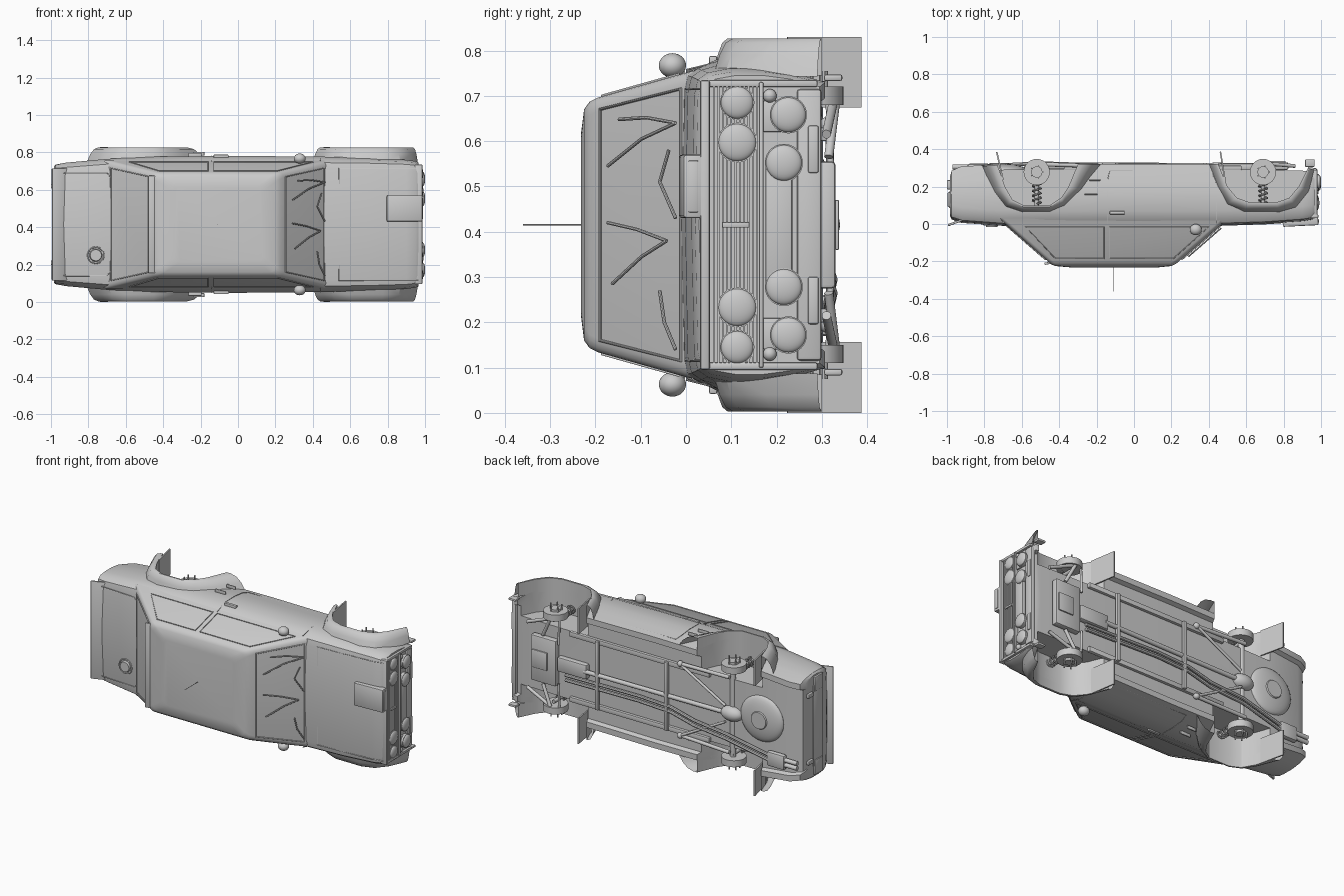
import bpy, bmesh, math
from mathutils import Matrix, Vector

if "Cube" in bpy.data.objects:
    bpy.data.objects.remove(bpy.data.objects["Cube"])

# Car frame while building: x = nose, y = width, z = roof up. Tipped onto its side at the end.
def obj(name, bm):
    bmesh.ops.recalc_face_normals(bm, faces=bm.faces)
    me = bpy.data.meshes.new(name)
    bm.to_mesh(me)
    bm.free()
    o = bpy.data.objects.new(name, me)
    bpy.context.collection.objects.link(o)
    return o

def loft(name, rings, closed=True, cap=True):
    bm = bmesh.new()
    vs = [[bm.verts.new(p) for p in r] for r in rings]
    n = len(vs[0])
    for a, b in zip(vs, vs[1:]):
        for i in range(n if closed else n - 1):
            j = (i + 1) % n
            bm.faces.new((a[i], a[j], b[j], b[i]))
    if cap:
        bm.faces.new(vs[0])
        bm.faces.new(vs[-1][::-1])
    return obj(name, bm)

def box(name, c, s, bevel=0.0, tilt=0.0):
    bm = bmesh.new()
    m = Matrix.Translation(c) @ Matrix.Rotation(tilt, 4, 'Y') @ Matrix.Diagonal((*s, 1))
    bmesh.ops.create_cube(bm, size=1, matrix=m)
    if bevel:
        bmesh.ops.bevel(bm, geom=bm.edges[:], offset=bevel, segments=2, affect='EDGES', profile=0.5)
    return obj(name, bm)

def rod(name, a, b, r, r2=None, n=24):
    a, b = Vector(a), Vector(b)
    d = b - a
    bm = bmesh.new()
    m = Matrix.Translation((a + b) / 2) @ d.to_track_quat('Z', 'Y').to_matrix().to_4x4()
    bmesh.ops.create_cone(bm, cap_ends=True, segments=n, radius1=r, radius2=r if r2 is None else r2,
                          depth=d.length, matrix=m)
    return obj(name, bm)

def ball(name, c, s):
    bm = bmesh.new()
    bmesh.ops.create_uvsphere(bm, u_segments=28, v_segments=16, radius=1,
                              matrix=Matrix.Translation(c) @ Matrix.Diagonal((*s, 1)))
    return obj(name, bm)

def tube(name, pts, r, cyclic=False):
    cu = bpy.data.curves.new(name, 'CURVE')
    cu.dimensions, cu.bevel_depth, cu.bevel_resolution = '3D', r, 2
    cu.use_fill_caps = True
    sp = cu.splines.new('POLY')
    sp.points.add(len(pts) - 1)
    for p, q in zip(sp.points, pts):
        p.co = (*q, 1)
    sp.use_cyclic_u = cyclic
    tmp = bpy.data.objects.new(name, cu)
    bpy.context.collection.objects.link(tmp)
    me = bpy.data.meshes.new_from_object(tmp.evaluated_get(bpy.context.evaluated_depsgraph_get()))
    bpy.data.objects.remove(tmp)
    o = bpy.data.objects.new(name, me)
    bpy.context.collection.objects.link(o)
    return o

# Lower body: sections along the length (x, belt half width, side half width, top, bottom)
def section(x, wb, wm, t, b):
    half = [(wb - .05, t), (wb - .015, t - .008), (wb, t - .03), (wm, t - .075), (wm, -.17), (wm - .008, -.23),
            (wm - .025, b), (wm - .06, b), (wm - .07, b + .025)]
    return [(x, 0, t + .006)] + [(x, w, h) for w, h in half] + [(x, 0, b + .025)] + \
           [(x, -w, h) for w, h in half[::-1]]
stations = [(-.985, .305, .31, -.05, -.25), (-.975, .315, .32, -.03, -.285), (-.92, .32, .33, -.012, -.31),
            (-.7, .337, .35, .004, -.315), (-.45, .343, .362, .006, -.32), (0, .345, .366, .006, -.32),
            (.45, .345, .362, .004, -.32), (.7, .342, .355, -.004, -.315), (.9, .336, .345, -.018, -.31),
            (.95, .33, .338, -.026, -.305), (.966, .322, .33, -.035, -.295)]
body = loft("body", [section(*s) for s in stations])

# Wheel openings and flared arches
arches = {
    "front": ([(.45, -.32), (.5, -.2), (.55, -.14), (.62, -.115), (.76, -.115), (.83, -.14), (.88, -.2), (.93, -.3)],
              [(.40, -.32), (.44, -.2), (.49, -.1), (.58, -.06), (.78, -.06), (.87, -.085), (.935, -.17), (.962, -.29)]),
    "rear": ([(-.73, -.315), (-.69, -.2), (-.65, -.13), (-.59, -.1), (-.45, -.1), (-.39, -.14), (-.35, -.2), (-.3, -.32)],
             [(-.81, -.31), (-.75, -.17), (-.69, -.09), (-.6, -.06), (-.45, -.06), (-.37, -.09), (-.27, -.18), (-.17, -.32)])}
cutters = []
for end, (inner, outer) in arches.items():
    poly = [(inner[0][0], -.45)] + inner + [(inner[-1][0], -.45)]
    for s in (1, -1):
        cut = loft("cutter", [[(x, s * w, h) for x, h in poly] for w in (.21, .6)])
        cut.hide_render = True
        cutters.append(cut)
        mod = body.modifiers.new("well", 'BOOLEAN')
        mod.object, mod.operation, mod.solver = cut, 'DIFFERENCE', 'EXACT'
        mix = lambda t: [(a + (c - a) * t, b + (d - b) * t) for (a, b), (c, d) in zip(inner, outer)]
        rows = [(1, .328), (.75, .375), (.5, .402), (.2, .412), (0, .412), (0, .33)]
        loft(end + "_fender_flare", [[(x, s * w, h) for x, h in mix(t)] for t, w in rows], False, False)
bpy.context.view_layer.update()
cut_mesh = bpy.data.meshes.new_from_object(body.evaluated_get(bpy.context.evaluated_depsgraph_get()))
body.modifiers.clear()
body.data = cut_mesh
for c in cutters:
    bpy.data.objects.remove(c)

# Cabin with rounded pillars and roof
def cabin_ring(h, xf, xr, w, r):
    out = []
    for cx, cy, a0 in ((xf - r, w - r, 0), (xr + r, w - r, 90), (xr + r, r - w, 180), (xf - r, r - w, 270)):
        out += [(cx + r * math.cos(math.radians(a0 + k * 22.5)), cy + r * math.sin(math.radians(a0 + k * 22.5)), h)
                for k in range(5)]
    return out
loft("cabin", [cabin_ring(*c) for c in ((-.03, .5, -.73, .343, .03), (0, .47, -.69, .336, .03), (.195, .245, -.465, .281, .03),
     (.213, .225, -.45, .272, .03), (.225, .2, -.42, .255, .03), (.232, .13, -.34, .2, .03))])
box("roof_lip", (-.455, 0, .209), (.05, .52, .012), .004, .15)
rod("antenna", (-.11, 0, .22), (-.11, 0, .36), .0015, n=6)

# Windscreen, rear glass and side window seals
front = lambda h, w: (.474 - 1.15 * h, w, h)
rear = lambda h, w: (-.692 + 1.15 * h, w, h)
side = lambda x, h, s: (x, s * (.337 - .28 * h), h)
for name, f in (("windscreen_seal", front), ("rear_glass_seal", rear)):
    tube(name, [f(.012, -.3), f(.012, .3), f(.19, .255), f(.19, -.255)], .004, True)
for s in (1, -1):
    tube("door_window_seal", [side(*p, s) for p in ((-.13, .015), (.4, .015), (.21, .185), (-.13, .185))], .003, True)
    tube("quarter_window_seal", [side(*p, s) for p in ((-.16, .015), (-.58, .015), (-.42, .185), (-.16, .185))], .003, True)
    tube("door_seam", [(-.14, s * .337, 0), (-.14, s * .365, -.08), (-.14, s * .366, -.17), (-.14, s * .358, -.24),
                       (-.13, s * .347, -.285), (.41, s * .342, -.285), (.44, s * .355, -.22), (.44, s * .362, -.08), (.44, s * .342, 0)], .002)
    box("door_handle", (-.09, s * .362, -.06), (.08, .022, .018), .004)
    box("side_vent", (-.21, s * .378, -.235), (.06, .02, .008), .002)
    box("side_vent", (-.23, s * .372, -.16), (.07, .02, .008), .002)
    ball("mirror", (.33, s * .352, .03), (.032, .027, .03))
    rod("mirror_stalk", (.33, s * .32, .0), (.33, s * .35, .02), .008)

# Wipers
for pts in ([(.015, .64), (.08, .652), (.14, .648)], [(.015, .64), (.09, .605), (.165, .545)],
            [(.03, .58), (.05, .51), (.015, .43)], [(.035, .38), (.1, .405), (.165, .42)],
            [(.035, .38), (.09, .345), (.155, .285)], [(.05, .27), (.04, .2), (.015, .14)]):
    path = [front(h, z - .415) for h, z in pts]
    tube("wiper", [(x + .008, w, h + .008) for x, w, h in path], .004)

# Bonnet: seams, scoop and leading lip
tube("bonnet_seam", [(.965, -.3, -.033), (.9, -.3, -.018), (.54, -.3, .001), (.54, .3, .001), (.9, .3, -.018), (.965, .3, -.033)], .0025)
box("bonnet_scoop", (.89, .085, -.012), (.19, .14, .045), .006, .05)
box("scoop_mouth", (.978, .085, -.016), (.02, .115, .022), .003)
box("bonnet_lip", (.965, 0, -.042), (.042, .64, .022), .006)

# Nose: grille slats, frame, lamps, bumper
for i in range(11):
    box("grille_slat", (.972, 0, -.062 - i * .0095), (.014, .61, .004))
box("grille_badge_blank", (.978, 0, -.11), (.012, .012, .06), .002)
box("bumper_bar", (.972, 0, -.166), (.03, .63, .01), .003)
box("front_centre_bar", (.972, 0, -.205), (.03, .27, .06), .006)
box("front_apron", (.962, 0, -.272), (.03, .6, .055), .008)
for s in (1, -1):
    box("nose_side", (.965, s * .312, -.17), (.03, .016, .24), .004)
    for w, h, r, x in ((.27, -.113, .038, .972), (.182, -.113, .044, .972), (.243, -.226, .041, .982), (.137, -.216, .042, .982)):
        rod("lamp_shell", (.95, s * w, h), (x, s * w, h), r * .85, r, 32)
        rod("lamp_rim", (x, s * w, h), (x + .006, s * w, h), r, n=32)
        ball("lamp_lens", (x + .005, s * w, h), (.014, r * .94, r * .94))
    ball("indicator", (.972, s * .285, -.185), (.015, .015, .015))
    box("lamp_bracket", (.965, s * .24, -.2), (.02, .07, .06), .004)
    box("front_marker", (.975, s * .167, -.281), (.014, .105, .024), .005)
    box("tow_eye", (.94, s * .325, -.325), (.05, .014, .04), .004)

# Boot: seam, ducktail, fuel cap, tail lamps, rear bumper
tube("boot_seam", [(-.96, -.27, -.02), (-.92, -.275, -.008), (-.7, -.275, .006), (-.68, -.25, .008), (-.68, .25, .008), (-.7, .275, .006),
                   (-.92, .275, -.008), (-.96, .27, -.02)], .0025)
box("ducktail", (-.955, 0, -.008), (.085, .6, .012), .004, .35)
rod("fuel_cap", (-.76, -.165, -.004), (-.76, -.165, .016), .035, .03, 32)
tube("fuel_cap_ring", [(-.76 + .043 * math.cos(a * math.pi / 16), -.165 + .043 * math.sin(a * math.pi / 16), .004) for a in range(32)], .004, True)
box("rear_panel", (-.984, 0, -.13), (.012, .5, .09), .004)
for s in (1, -1):
    box("tail_lamp", (-.988, s * .255, -.13), (.016, .09, .08), .005)
    box("rear_bumperette", (-.99, s * .205, -.21), (.02, .025, .05), .005)

# Mud flaps, hubs, springs and suspension arms
for s in (1, -1):
    box("rear_mud_flap", (-.717, s * .337, -.31), (.008, .156, .155), 0, .22)
    box("front_mud_flap", (.475, s * .337, -.305), (.008, .156, .165), 0, .16)
    for x in (-.52, .69):
        rod("brake_drum", (x, s * .265, -.278), (x, s * .305, -.278), .07, n=32)
        rod("hub", (x, s * .3, -.278), (x, s * .318, -.278), .03)
        for k in range(5):
            a = k * math.tau / 5
            y, z = x + .033 * math.cos(a), -.278 + .033 * math.sin(a)
            rod("wheel_stud", (y, s * .3, z), (y, s * .34, z), .004, n=8)
        tube("spring", [(x + .023 * math.cos(t * .7), s * .25 + .023 * math.sin(t * .7), -.24 + .0028 * t) for t in range(48)], .005)
        rod("shock", (x, s * .25, -.3), (x, s * .25, -.09), .011)
    rod("front_lower_arm", (.69, s * .27, -.33), (.75, s * .15, -.315), .01)
    rod("front_strut_arm", (.69, s * .27, -.325), (.86, s * .2, -.31), .01)
    rod("steering_rod", (.64, s * .27, -.315), (.64, s * .12, -.32), .007)
    rod("trailing_arm", (-.18, s * .22, -.31), (-.52, s * .23, -.32), .011)
    rod("diagonal_arm", (-.18, s * .22, -.315), (-.49, s * .05, -.32), .008)
    ball("arm_bush", (-.18, s * .22, -.312), (.018, .018, .018))
rod("rear_axle", (-.52, -.28, -.285), (-.52, .28, -.285), .017)
ball("differential", (-.52, 0, -.295), (.07, .045, .045))

# Underbody: subframe, driveshaft, exhaust, cross members, spare wheel well
box("front_subframe", (.74, 0, -.31), (.17, .28, .04), .008)
box("skid_plate", (.76, 0, -.333), (.1, .11, .01), .003)
box("gearbox", (.55, 0, -.305), (.2, .09, .04), .01)
rod("driveshaft", (.47, 0, -.315), (-.47, 0, -.305), .013)
for x in (.38, -.09):
    box("cross_member", (x, 0, -.318), (.022, .42, .018), .003)
for d in (0, .03):
    tube("exhaust_pipe", [(.6, -.06 - d, -.31), (.1, -.05 - d, -.318), (-.12, -.06 - d, -.318), (-.28, -.1 - d, -.318),
                          (-.5, -.12 - d, -.325), (-.8, -.185 - d, -.31)], .01)
    rod("exhaust_tip", (-.86, -.185 - d, -.305), (-.97, -.185 - d, -.305), .013)
box("muffler", (-.83, -.2, -.305), (.12, .09, .035), .012)
for s in (1, -1):
    box("chassis_rail", (.1, s * .2, -.3), (.95, .03, .024), .004)
ball("spare_wheel_well", (-.72, .02, -.288), (.145, .14, .035))
rod("spare_wheel_hub", (-.72, .02, -.31), (-.72, .02, -.327), .06, .05, 32)

# Tip the car so that its roof faces the front, then shade
turn = Matrix.Translation((0, 0, .415)) @ Matrix.Rotation(math.pi / 2, 4, 'X')
for o in bpy.data.objects:
    o.data.transform(turn)
    o.select_set(True)
bpy.context.view_layer.objects.active = body
bpy.ops.object.shade_smooth_by_angle(angle=math.radians(32))
